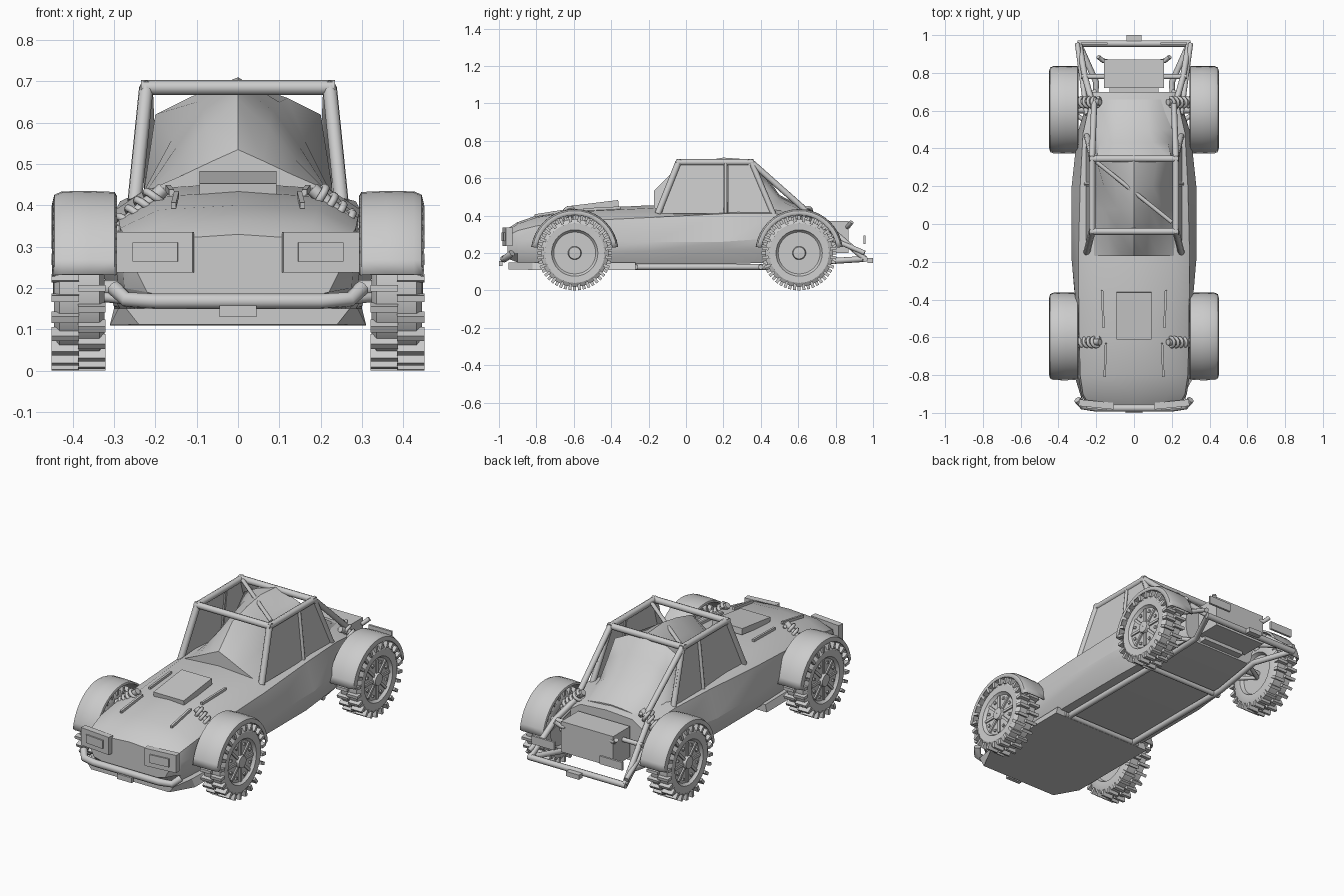
import bpy, bmesh, math
from mathutils import Matrix, Vector

if "Cube" in bpy.data.objects:
    bpy.data.objects.remove(bpy.data.objects["Cube"])

SIDES = ((1, "right"), (-1, "left"))


def make(name, verts, faces, smooth=None, thick=0):
    me = bpy.data.meshes.new(name)
    me.from_pydata(verts, [], faces)
    bm = bmesh.new()
    bm.from_mesh(me)
    bmesh.ops.recalc_face_normals(bm, faces=bm.faces)
    bm.to_mesh(me)
    bm.free()
    ob = bpy.data.objects.new(name, me)
    bpy.context.collection.objects.link(ob)
    if thick:
        mod = ob.modifiers.new("thickness", "SOLIDIFY")
        mod.thickness = thick
        mod.offset = 0
    if smooth:
        bpy.ops.object.select_all(action="DESELECT")
        ob.select_set(True)
        bpy.context.view_layer.objects.active = ob
        bpy.ops.object.shade_smooth_by_angle(angle=math.radians(smooth))
    return ob


def box(name, c, s, rx=0, rz=0, ry=0):
    v = [(x * s[0] / 2, y * s[1] / 2, z * s[2] / 2) for x in (-1, 1) for y in (-1, 1) for z in (-1, 1)]
    f = [(0, 1, 3, 2), (4, 6, 7, 5), (0, 4, 5, 1), (2, 3, 7, 6), (0, 2, 6, 4), (1, 5, 7, 3)]
    m = Matrix.Translation(c) @ Matrix.Rotation(rz, 4, "Z") @ Matrix.Rotation(ry, 4, "Y") @ Matrix.Rotation(rx, 4, "X")
    return make(name, [m @ Vector(p) for p in v], f)


def tube(name, pts, r=0.015):
    cu = bpy.data.curves.new(name, "CURVE")
    cu.dimensions = "3D"
    cu.bevel_depth = r
    cu.bevel_resolution = 2
    cu.use_fill_caps = True
    sp = cu.splines.new("POLY")
    sp.points.add(len(pts) - 1)
    for p, q in zip(sp.points, pts):
        p.co = (*q, 1)
    ob = bpy.data.objects.new(name, cu)
    bpy.context.collection.objects.link(ob)


def pair(name, pts, r=0.015):
    for s, n in SIDES:
        tube(f"{name}_{n}", [(s * x, y, z) for x, y, z in pts], r)


def loft(name, secs, closed, smooth, thick=0, cap=True):
    # half sections run from the lower edge up to the centre line
    rings = []
    for y, half in secs:
        rings.append([(x, y, z) for x, z in half] + [(-x, y, z) for x, z in half[-2::-1]])
    n = len(rings[0])
    f = [(i * n + j, i * n + (j + 1) % n, (i + 1) * n + (j + 1) % n, (i + 1) * n + j)
         for i in range(len(rings) - 1) for j in range(n if closed else n - 1)]
    if cap:
        f += [tuple(range(n)), tuple(range((len(rings) - 1) * n, len(rings) * n))]
    return make(name, [p for r in rings for p in r], f, smooth, thick)


def sweep(name, prof, c, a0, a1, n, s, smooth, thick=0):
    # revolve an (x, radius) profile about the wheel axle
    full = abs(a1 - a0) > 359
    rows = n if full else n + 1
    v, k = [], len(prof)
    for i in range(rows):
        a = math.radians(a0 + (a1 - a0) * i / n)
        v += [(s * x, c[0] + r * math.cos(a), c[1] + r * math.sin(a)) for x, r in prof]
    f = [(i * k + j, i * k + j + 1, (i + 1) % rows * k + j + 1, (i + 1) % rows * k + j)
         for i in range(n) for j in range(k - 1)]
    return make(name, v, f, smooth, thick)


# Body shell
loft("body", [
    (-.955, [(.14, .17), (.22, .19), (.25, .25), (.24, .29), (.15, .32), (0, .33)]),
    (-.90, [(.25, .15), (.275, .2), (.28, .27), (.27, .32), (.18, .355), (0, .365)]),
    (-.8, [(.26, .15), (.29, .2), (.295, .27), (.285, .345), (.19, .39), (0, .40)]),
    (-.6, [(.27, .15), (.29, .2), (.295, .27), (.29, .37), (.2, .42), (0, .435)]),
    (-.19, [(.28, .14), (.32, .21), (.33, .26), (.295, .39), (.22, .44), (0, .455)]),
    (.2, [(.28, .14), (.32, .22), (.33, .26), (.285, .41), (.2, .42), (0, .43)]),
    (.48, [(.26, .15), (.29, .22), (.30, .28), (.27, .41), (.17, .44), (0, .46)]),
    (.7, [(.2, .17), (.22, .2), (.23, .25), (.22, .36), (.16, .40), (0, .41)])], True, 25)

# Peaked canopy
loft("canopy", [
    (-.17, [(.21, .44), (.13, .475), (.06, .508), (0, .535)]),
    (-.05, [(.22, .43), (.14, .51), (.075, .59), (0, .655)]),
    (.08, [(.225, .43), (.15, .54), (.085, .63), (0, .69)]),
    (.2, [(.23, .43), (.16, .56), (.1, .65), (0, .71)]),
    (.34, [(.23, .42), (.2, .62), (.12, .66), (0, .70)]),
    (.43, [(.23, .42), (.18, .55), (.1, .59), (0, .61)]),
    (.5, [(.21, .42), (.14, .48), (.08, .50), (0, .51)]),
    (.66, [(.19, .38), (.14, .41), (.07, .42), (0, .425)])], False, 40)

# Side windows, set inside the cage
for s, n in SIDES:
    for tag, prof in (("front", [(-.13, .41), (-.09, .535), (-.04, .685), (.2, .685), (.2, .41)]),
                      ("rear", [(.225, .41), (.225, .685), (.36, .685), (.42, .56), (.48, .41)])):
        make(f"window_{tag}_{n}", [(s * (.252 - .1 * (z - .41)), y, z) for y, z in prof],
             [tuple(range(5))], None, .006)
    tube(f"window_post_{n}", [(s * .256, .212, .41), (s * .228, .212, .685)], .009)

# Roll cage
pair("front_pillar", [(.25, -.15, .41), (.222, -.04, .685)], .018)
pair("roof_rail", [(.222, -.05, .685), (.222, .36, .685)], .017)
pair("rear_pillar", [(.222, .35, .685), (.25, .47, .40)], .016)
pair("rear_brace", [(.222, .35, .685), (.21, .66, .41)], .016)
for y in (-.04, .345):
    tube("roof_crossbar", [(-.235, y, .685), (.235, y, .685)], .018)
tube("roof_diagonal", [(-.2, .33, .685), (.2, .01, .685)], .011)

# Hood details
box("hood_scoop", (0, -.485, .451), (.186, .25, .034), math.radians(7))
for s, n in SIDES:
    box(f"hood_slat_{n}", (s * .165, -.45, .437), (.012, .2, .014), math.radians(3), s * -.04)
    box(f"hood_strap_{n}", (s * .152, -.72, .414), (.012, .18, .014), math.radians(9), s * .04)

# Headlights and tail lamps
for s, n in SIDES:
    box(f"headlight_{n}", (s * .2, -.955, .287), (.185, .035, .098), 0, s * .1)
    box(f"headlight_lens_{n}", (s * .2, -.974, .287), (.11, .012, .046), 0, s * .1)
    box(f"tail_lamp_{n}", (s * .21, .955, .27), (.14, .012, .045))

# Bumpers
tube("front_bumper", [(-.3, -.93, .2), (-.27, -.965, .172), (-.2, -.975, .168),
                      (.2, -.975, .168), (.27, -.965, .172), (.3, -.93, .2)], .019)
box("front_plate", (0, -.99, .144), (.09, .02, .028))
tube("rear_bumper", [(-.3, .955, .168), (.3, .955, .168)], .017)
box("rear_plate", (0, .985, .16), (.08, .03, .026))

# Skid plate
loft("skid_plate", [(-.95, [(.24, .112), (.27, .15), (0, .15)]),
                    (-.82, [(.31, .11), (.29, .15), (0, .15)]),
                    (-.27, [(.31, .11), (.30, .15), (0, .15)])], True, None)

# Under frame
pair("side_rail", [(.22, -.28, .125), (.22, .45, .125), (.2, .75, .155), (.29, .95, .168)], .016)
for y in (-.27, .4):
    tube("frame_crossbar", [(-.25, y, .125), (.25, y, .125)], .014)

# Rear frame and engine
pair("rear_hoop", [(.21, .6, .42), (.26, .78, .32), (.29, .955, .17)], .016)
pair("rear_upper_rail", [(.25, .58, .36), (.3, .955, .2)], .013)
tube("rear_hoop_crossbar", [(-.28, .78, .32), (.28, .78, .32)], .013)
box("engine_box", (0, .795, .285), (.32, .15, .17))
box("engine_mount", (0, .68, .26), (.26, .12, .16))
pair("exhaust", [(.14, .86, .34), (.165, .865, .34), (.19, .885, .365)], .012)

# Fenders, wheels and suspension
for y0, end in ((-.595, "front"), (.605, "rear")):
    for s, n in SIDES:
        tag = f"{end}_{n}"
        sweep(f"fender_{tag}", [(.296, .222), (.3, .23), (.36, .232), (.425, .231), (.442, .224), (.447, .203)],
              (y0, .2), 8, 172, 18, s, 50, .006)
        sweep(f"tire_{tag}", [(.345, .02), (.345, .11), (.325, .12), (.323, .16), (.335, .181), (.432, .181),
                              (.445, .16), (.443, .124), (.436, .12), (.428, .112), (.428, .036),
                              (.446, .032), (.448, .001)], (y0, .2), 0, 360, 32, s, 35)
        # Tread lugs in two staggered rows
        for i in range(48):
            a = math.tau * i / 48
            x = .418 if i % 2 else .354
            c = (s * x, y0 + .183 * math.cos(a), .2 + .183 * math.sin(a))
            box(f"lug_{tag}", c, (.066, .034, .016), a)
        # Rim spokes and bolts
        for i in range(8):
            a = math.tau * i / 8
            box(f"spoke_{tag}", (s * .43, y0 + .073 * math.cos(a), .2 + .073 * math.sin(a)), (.012, .075, .014), a)
            a += math.tau / 16
            box(f"rim_bolt_{tag}", (s * .43, y0 + .09 * math.cos(a), .2 + .09 * math.sin(a)), (.012, .014, .014), a)
        # Axle and control arms
        tube(f"axle_{tag}", [(s * .12, y0, .2), (s * .38, y0, .2)], .02)
        for d in (-.1, .1):
            tube(f"control_arm_{tag}", [(s * .2, y0 + d, .165), (s * .345, y0, .18)], .012)
        # Coil-over shock
        yd = y0 + (-.03 if end == "front" else .04)
        p, q = Vector((s * .18, yd, .44)), Vector((s * .31, yd, .32))
        tube(f"shock_{tag}", [p, q], .017)
        d = (q - p).normalized()
        u, w = Vector((0, 1, 0)), d.cross(Vector((0, 1, 0)))
        tube(f"spring_{tag}", [p.lerp(q, .08 + .84 * i / 50) + .025 * (u * math.cos(i * .63) + w * math.sin(i * .63))
                               for i in range(51)], .009)
